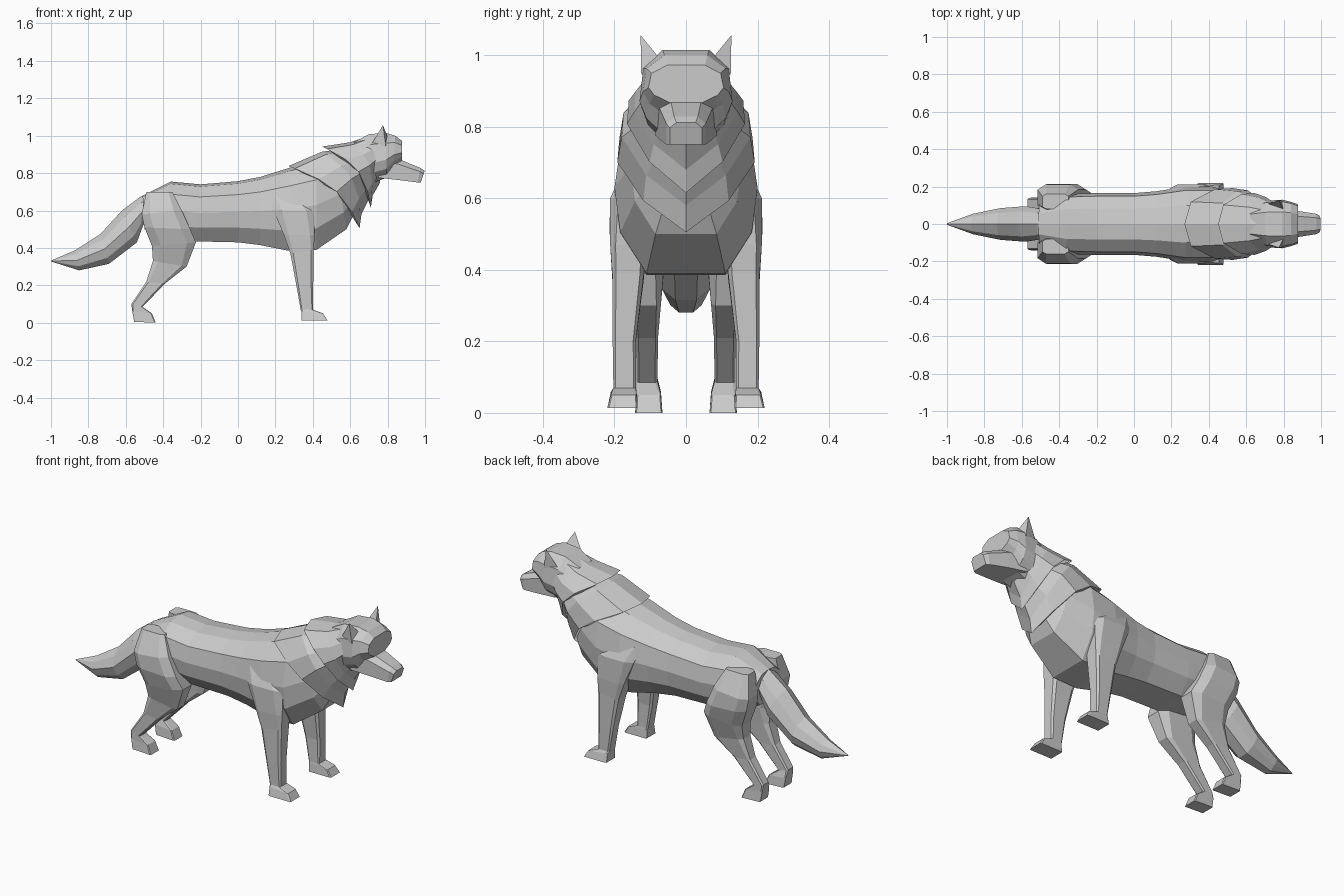
import bpy, bmesh
from math import sin, pi

# half cross-sections: (fraction of half width, fraction from top to bottom)
BODY = [(0, 0), (.5, .04), (.9, .22), (1, .5), (.92, .76), (.55, 1)]
RUFF = [(0, 0), (.62, .06), (.97, .3), (1, .52), (.62, .8), (0, 1)]
TAIL = [(0, 0), (.7, .2), (1, .5), (.8, .8), (.35, 1)]
HEAD = [(.5, 0), (.92, .22), (1, .6), (.85, .8), (.45, 1)]
BOX = [(.6, 0), (1, .25), (1, 1)]


def make(name, rings, mirror=False):
    """Skin a list of equal-length point rings and cap both ends."""
    bm = bmesh.new()
    vs = [[bm.verts.new(p) for p in r] for r in rings]
    n = len(vs[0])
    for a, b in zip(vs, vs[1:]):
        for i in range(n):
            j = (i + 1) % n
            bm.faces.new((a[i], a[j], b[j], b[i]))
    bm.faces.new(vs[0])
    bm.faces.new(vs[-1])
    bmesh.ops.remove_doubles(bm, verts=bm.verts, dist=.0005)
    bmesh.ops.recalc_face_normals(bm, faces=bm.faces)
    me = bpy.data.meshes.new(name)
    bm.to_mesh(me)
    bm.free()
    ob = bpy.data.objects.new(name, me)
    bpy.context.collection.objects.link(ob)
    if mirror:
        m = ob.modifiers.new("mirror", 'MIRROR')
        m.use_axis = (False, True, False)
    return ob


def section(profile, xt, zt, xb, zb, w, bow=0):
    """Symmetric ring from a top point to a bottom point, bowed forward."""
    half = [(xt + (xb - xt) * t + bow * sin(pi * t), w * f,
             zt + (zb - zt) * t + bow * .6 * sin(pi * t)) for f, t in profile]
    return half + [(x, -y, z) for x, y, z in reversed(half) if y > 1e-6]


def loft(name, profile, rows):
    return make(name, [section(profile, *r) for r in rows])


def limb(name, rows):
    """Leg from rows of back point, front point, inner y, outer y, chamfer."""
    rings = []
    for xb, zb, xf, zf, yi, yo, c in rows:
        uv = [(c, 0), (1 - c, 0), (1, c), (1, 1 - c),
              (1 - c, 1), (c, 1), (0, 1 - c), (0, c)]
        rings.append([(xb + (xf - xb) * u, yi + (yo - yi) * v,
                       zb + (zf - zb) * u) for u, v in uv])
    return make(name, rings, True)


# torso
loft("torso", BODY, [
    (-.51, .68, -.50, .50, .11), (-.36, .755, -.38, .45, .16),
    (-.20, .74, -.22, .435, .165), (0, .757, 0, .43, .165),
    (.12, .78, .12, .415, .175), (.28, .83, .27, .385, .2),
    (.42, .87, .42, .39, .2), (.52, .88, .58, .50, .155),
    (.60, .86, .63, .60, .1)])

# layered neck fur
loft("shoulder_ruff", RUFF, [
    (.27, .838, .65, .505, .192, .06), (.45, .915, .66, .58, .18, .05),
    (.58, .93, .70, .66, .13, .03)])
loft("neck_ruff", RUFF, [
    (.45, .942, .71, .615, .165, .06), (.60, .965, .72, .68, .145, .04),
    (.70, 1.0, .76, .75, .115, .02)])

# head
loft("head", HEAD, [
    (.62, .965, .68, .72, .105), (.70, 1.008, .74, .755, .125),
    (.79, 1.015, .795, .775, .13), (.84, 1.0, .83, .83, .12),
    (.877, .972, .877, .868, .105)])
loft("muzzle", BOX, [
    (.76, .90, .75, .775, .085), (.86, .875, .86, .763, .072),
    (.975, .828, .96, .75, .055), (.998, .812, .977, .75, .045)])

# ears: three-sided spikes
tip = (.775, .127, 1.056)
make("ears", [[(.81, .055, .968), (.79, .125, .945), (.71, .105, .95)],
              [tip, tip, tip]], True)

# tail
loft("tail", TAIL, [
    (-.45, .71, -.49, .56, .07), (-.52, .675, -.515, .50, .085),
    (-.62, .60, -.54, .43, .095), (-.735, .475, -.69, .315, .085),
    (-.87, .388, -.85, .28, .055), (-1, .332, -1, .328, .004)])

# front legs, shoulder to toe
limb("front_legs", [
    (.16, .68, .34, .68, .10, .175, .2), (.19, .60, .41, .60, .10, .212, .2),
    (.245, .47, .41, .47, .11, .212, .15), (.28, .37, .405, .39, .118, .206, .12),
    (.312, .20, .402, .20, .14, .205, .12), (.335, .07, .402, .07, .14, .203, .1),
    (.34, .06, .455, .05, .138, .21, .05), (.34, .013, .478, .013, .135, .22, .05)])

# hind legs, thigh to toe
limb("hind_legs", [
    (-.49, .70, -.35, .70, .08, .16, .15), (-.515, .58, -.30, .60, .07, .212, .2),
    (-.50, .51, -.255, .50, .06, .214, .2), (-.46, .41, -.225, .43, .06, .19, .2),
    (-.455, .33, -.275, .30, .07, .155, .15), (-.49, .22, -.39, .21, .078, .14, .12),
    (-.57, .10, -.51, .085, .08, .138, .12), (-.565, .06, -.46, .05, .07, .138, .05),
    (-.555, .005, -.44, 0, .066, .142, .05)])
